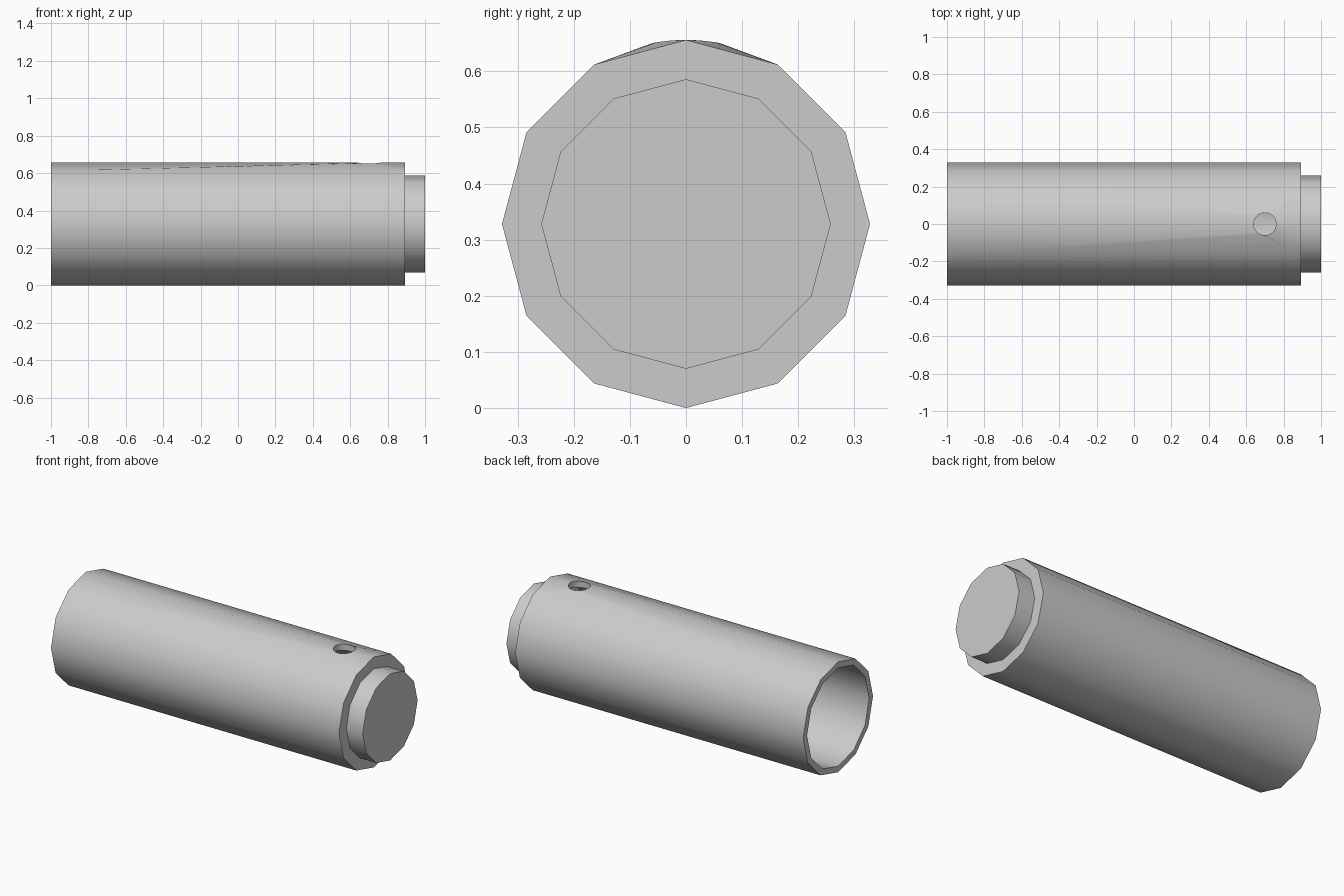
import bpy, bmesh
from math import sin, cos, pi, sqrt, radians

if "Cube" in bpy.data.objects:
    bpy.data.objects.remove(bpy.data.objects["Cube"])

SIDES, ZC = 12, 0.328
HOLE_X, HOLE_R, HOLE_N = 0.70, 0.06, 28
bm = bmesh.new()


def ring(x, r):
    return [bm.verts.new((x, r * sin(2 * pi * k / SIDES), ZC + r * cos(2 * pi * k / SIDES)))
            for k in range(SIDES)]


def bridge(a, b, skip=()):
    n = len(a)
    for k in range(n):
        if k not in skip:
            bm.faces.new((a[k], a[(k + 1) % n], b[(k + 1) % n], b[k]))


def edge(a, b):
    return bm.edges.get((a, b)) or bm.edges.new((a, b))


def pierced_wall(a, b, r):
    """Tube wall whose two top facets are filled around a round hole."""
    bridge(a, b, skip=(0, SIDES - 1))
    rim = []
    for k in range(HOLE_N):
        t = 2 * pi * k / HOLE_N
        y = HOLE_R * sin(t)
        rim.append(bm.verts.new((HOLE_X + HOLE_R * cos(t), y, ZC + sqrt(r * r - y * y))))
    border = [a[-1], a[0], a[1], b[1], b[0], b[-1]]
    edges = [edge(loop[i], loop[(i + 1) % len(loop)])
             for loop in (border, rim) for i in range(len(loop))]
    bmesh.ops.triangle_fill(bm, edges=edges, use_beauty=True, normal=(0, 0, 1))
    return rim


def shell(profile):
    """Stepped 12-sided skin with a closed far end; returns open ring and hole rim."""
    rings = [ring(x, r) for x, r in profile]
    rim = pierced_wall(rings[0], rings[1], profile[0][1])
    for a, b in zip(rings[1:], rings[2:]):
        bridge(a, b)
    bm.faces.new(rings[-1])
    return rings[0], rim


# outer skin with stepped plug, and the bore inside it
outer, outer_rim = shell([(-1, .328), (.893, .328), (.893, .258), (1, .258)])
inner, inner_rim = shell([(-1, .292), (.857, .292), (.857, .222), (.964, .222)])

# open end lip and hole wall
bridge(outer, inner)
bridge(outer_rim, inner_rim)
bmesh.ops.recalc_face_normals(bm, faces=bm.faces)

mesh = bpy.data.meshes.new("stepped_tube")
bm.to_mesh(mesh)
bm.free()
tube = bpy.data.objects.new("stepped_tube", mesh)
bpy.context.collection.objects.link(tube)
bpy.context.view_layer.objects.active = tube
tube.select_set(True)
bpy.ops.object.shade_smooth_by_angle(angle=radians(40))
